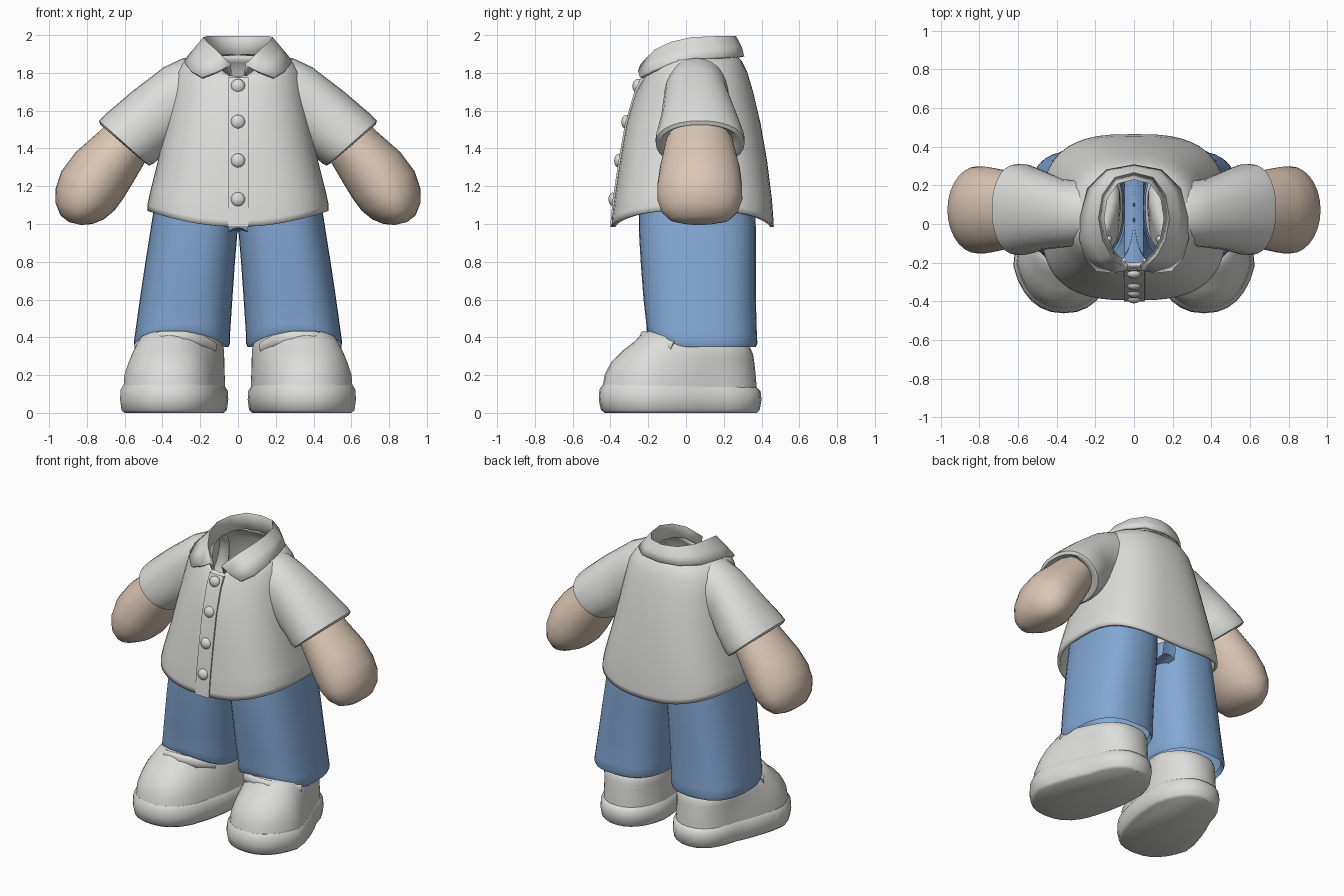
import bpy, bmesh, math
from mathutils import Vector

N = 32


def material(name, rgb):
    m = bpy.data.materials.new(name)
    m.diffuse_color = (*rgb, 1)
    return m


CLOTH = material("light grey cloth", (0.72, 0.72, 0.70))
DENIM = material("blue denim", (0.225, 0.39, 0.66))
SKIN = material("skin", (0.71, 0.57, 0.46))


def sgnpow(v, p):
    return math.copysign(abs(v) ** p, v)


def circle(n=N, power=2.0):
    """Superellipse points (s, c): c = 1 is the back, s = 1 the right."""
    out = []
    for i in range(n):
        a = 2 * math.pi * i / n
        out.append((sgnpow(math.sin(a), 2 / power), sgnpow(math.cos(a), 2 / power)))
    return out


def finish(ob, mat, mirror=False, thick=0, angle=50):
    ob.data.materials.append(mat)
    if mirror:
        m = ob.modifiers.new("mirror", 'MIRROR')
        m.use_clip = True
    if thick:
        s = ob.modifiers.new("thickness", 'SOLIDIFY')
        s.thickness = thick
        s.offset = 0
    bpy.ops.object.select_all(action='DESELECT')
    ob.select_set(True)
    bpy.context.view_layer.objects.active = ob
    bpy.ops.object.shade_smooth_by_angle(angle=math.radians(angle))
    return ob


def loft(name, rings, mat, closed=True, caps=(False, False), **kw):
    bm = bmesh.new()
    rows = [[bm.verts.new(p) for p in r] for r in rings]
    n = len(rows[0])
    for a, b in zip(rows, rows[1:]):
        for i in range(n if closed else n - 1):
            j = (i + 1) % n
            bm.faces.new((a[i], a[j], b[j], b[i]))
    for row, cap in zip((rows[0], rows[-1]), caps):
        if cap:
            bm.faces.new(row)
    bmesh.ops.recalc_face_normals(bm, faces=bm.faces)
    me = bpy.data.meshes.new(name)
    bm.to_mesh(me)
    bm.free()
    ob = bpy.data.objects.new(name, me)
    bpy.context.collection.objects.link(ob)
    return finish(ob, mat, **kw)


# Shirt body: z, half width, front y, back y, side rise, front dip
body = [(0.985, 0.47, -0.385, 0.455, 0.085, 0), (1.02, 0.47, -0.383, 0.453, 0.08, 0),
        (1.13, 0.455, -0.37, 0.445, 0.04, 0), (1.33, 0.415, -0.34, 0.42, 0, 0),
        (1.53, 0.375, -0.305, 0.385, 0, 0), (1.70, 0.345, -0.255, 0.345, 0, 0),
        (1.80, 0.325, -0.23, 0.315, 0, 0.06), (1.86, 0.28, -0.215, 0.285, 0, 0.095),
        (1.885, 0.21, -0.205, 0.255, 0, 0.11)]
rings = []
for z, rx, yf, yb, rise, dip in body:
    power = 2.3 + 0.6 * min(1, max(0, (1.8 - z) / 0.7))
    rings.append([(rx * s, (yf + yb) / 2 + (yb - yf) / 2 * c,
                   z + rise * s * s - dip * max(0, -c) ** 6) for s, c in circle(48, power)])
loft("shirt_body", rings, CLOTH, thick=0.02)

# Raised button strip down the front
strip = [(1.775, -0.238), (1.70, -0.274), (1.53, -0.323), (1.33, -0.358), (1.13, -0.388), (0.985, -0.402)]
loft("button_strip", [[(-0.055, y + 0.03, z), (-0.052, y, z), (0.055, y, z), (0.058, y + 0.03, z)]
                      for z, y in strip], CLOTH, closed=False, angle=30)

# Buttons
for z, y in ((1.73, -0.255), (1.54, -0.314), (1.335, -0.352), (1.13, -0.382)):
    bpy.ops.mesh.primitive_uv_sphere_add(segments=20, ring_count=12, radius=0.038, location=(0, y, z))
    b = bpy.context.object
    b.name = "button"
    b.scale = (1, 0.75, 1)
    finish(b, CLOTH)


def limb(sections, power=2.0):
    """Rings between an outer-top and an inner-bottom point, with a y range."""
    out = []
    for tx, tz, bx, bz, y0, y1 in sections:
        out.append([((tx + bx) / 2 + (tx - bx) / 2 * c, (y0 + y1) / 2 + (y1 - y0) / 2 * s,
                     (tz + bz) / 2 + (tz - bz) / 2 * c) for s, c in circle(28, power)])
    return out


# Sleeves with a rolled cuff
loft("sleeve", limb([(0.20, 1.875, 0.25, 1.47, -0.11, 0.22), (0.29, 1.872, 0.30, 1.45, -0.11, 0.22),
                     (0.39, 1.825, 0.345, 1.42, -0.115, 0.225), (0.56, 1.695, 0.40, 1.37, -0.13, 0.27),
                     (0.70, 1.575, 0.45, 1.325, -0.155, 0.305), (0.73, 1.545, 0.47, 1.315, -0.155, 0.305),
                     (0.725, 1.53, 0.485, 1.325, -0.14, 0.29), (0.68, 1.53, 0.50, 1.385, -0.08, 0.22)], 2.2),
     CLOTH, mirror=True, thick=0.012)

# Arms ending in rounded stumps
loft("arm", limb([(0.64, 1.58, 0.45, 1.43, -0.09, 0.23), (0.735, 1.49, 0.485, 1.34, -0.112, 0.255),
                  (0.86, 1.38, 0.555, 1.22, -0.138, 0.285), (0.935, 1.28, 0.61, 1.13, -0.152, 0.297),
                  (0.965, 1.19, 0.655, 1.07, -0.152, 0.298), (0.965, 1.11, 0.71, 1.025, -0.13, 0.275),
                  (0.94, 1.045, 0.77, 1.0, -0.085, 0.23), (0.895, 1.01, 0.83, 0.995, -0.01, 0.15)]),
     SKIN, caps=(True, True), mirror=True, angle=70)

# Collar: half stations of fold line and outer edge, from back to front tip
fold = [(0, 0.265, 1.985), (0.10, 0.24, 1.987), (0.165, 0.15, 1.985), (0.185, 0.03, 1.98),
        (0.165, -0.08, 1.955), (0.12, -0.165, 1.915), (0.045, -0.24, 1.84)]
outer = [(0, 0.30, 1.885), (0.14, 0.275, 1.885), (0.235, 0.18, 1.88), (0.272, 0.04, 1.87),
         (0.278, -0.075, 1.85), (0.25, -0.175, 1.81), (0.19, -0.238, 1.775)]
inner = [(x * 0.88, y * 0.9, z - 0.09 + 0.012 * max(0, i - 3)) for i, (x, y, z) in enumerate(fold)]
mid = [((a[0] + 2 * b[0]) / 3 + 0.012 * (a[0] > 0), (a[1] + 2 * b[1]) / 3 + (0.01 if a[1] > 0 else -0.008),
        (a[2] + b[2]) / 2) for a, b in zip(outer, fold)]
loft("collar", [inner, fold, mid, outer], CLOTH, closed=False, mirror=True, thick=0.018, angle=45)

# Trouser legs: z, inner x, outer x, front y, back y, front hem rise
leg = [(0.385, 0.06, 0.53, -0.18, 0.35, 0.06), (0.348, 0.05, 0.545, -0.2, 0.37, 0.075),
       (0.37, 0.042, 0.552, -0.21, 0.378, 0.07), (0.42, 0.042, 0.545, -0.21, 0.375, 0.05),
       (0.60, 0.03, 0.52, -0.225, 0.37, 0), (0.80, 0.016, 0.49, -0.24, 0.37, 0),
       (0.97, 0.002, 0.463, -0.25, 0.37, 0), (1.12, 0.002, 0.44, -0.25, 0.365, 0)]
rings = []
for z, xi, xo, yf, yb, rise in leg:
    rings.append([((xi + xo) / 2 + (xo - xi) / 2 * s, (yf + yb) / 2 + (yb - yf) / 2 * c,
                   z + rise * max(0, -c) ** 3) for s, c in circle(N, 2.6)])
loft("trouser_leg", rings, DENIM, mirror=True, angle=60)

# Crotch saddle joining the legs
loft("trouser_crotch", [[(x, y, z - 8 * x * x) for x in (-0.05, -0.025, 0, 0.025, 0.05)]
                        for y, z in ((-0.235, 1.06), (-0.22, 0.98), (0.06, 0.96), (0.34, 0.98), (0.355, 1.06))],
     DENIM, closed=False)


def shoe_rings(levels):
    """z, toe y, heel y, toe half width, heel half width, toe rise; toes turn outward."""
    out = []
    for z, yf, yb, wf, wb, rise in levels:
        ring = []
        for s, c in circle(N, 2.3):
            y = (yf + yb) / 2 + (yb - yf) / 2 * c
            t = min(1, max(0, (0.15 - y) / 0.35))
            ring.append((0.28 + 0.083 * t + s * (wb + (wf - wb) * t), y, z + rise * (1 - c) / 2))
        out.append(ring)
    return out


# Shoe soles
loft("shoe_sole", shoe_rings([(0, -0.43, 0.375, 0.255, 0.22, 0), (0.015, -0.45, 0.39, 0.272, 0.236, 0),
                              (0.07, -0.462, 0.40, 0.28, 0.243, 0), (0.115, -0.458, 0.395, 0.277, 0.24, 0.01),
                              (0.135, -0.44, 0.375, 0.262, 0.225, 0.015)]),
     CLOTH, caps=(True, True), mirror=True, angle=45)

# Shoe uppers
loft("shoe_upper", shoe_rings([(0.12, -0.445, 0.375, 0.262, 0.228, 0), (0.19, -0.43, 0.37, 0.255, 0.226, 0.015),
                               (0.24, -0.395, 0.365, 0.24, 0.224, 0.03), (0.28, -0.335, 0.36, 0.227, 0.222, 0.05),
                               (0.31, -0.27, 0.355, 0.213, 0.218, 0.07), (0.345, -0.235, 0.34, 0.193, 0.205, 0.075),
                               (0.36, -0.20, 0.32, 0.165, 0.175, 0.075), (0.36, -0.10, 0.22, 0.09, 0.10, 0.05)]),
     CLOTH, caps=(True, True), mirror=True, angle=60)

# Padded lip across the instep
path = [(0.13, -0.07, 0.345), (0.19, -0.18, 0.38), (0.29, -0.225, 0.40), (0.40, -0.225, 0.40),
        (0.48, -0.17, 0.38), (0.53, -0.07, 0.345)]
tube = []
for i, p in enumerate(path):
    d = (Vector(path[min(i + 1, 5)]) - Vector(path[max(i - 1, 0)])).normalized()
    side = d.cross(Vector((0, 0, 1))).normalized()
    up = side.cross(d)
    tube.append([Vector(p) + side * s * 0.02 + up * c * 0.034 for s, c in circle(12)])
loft("shoe_lip", tube, CLOTH, caps=(True, True), mirror=True, angle=60)
